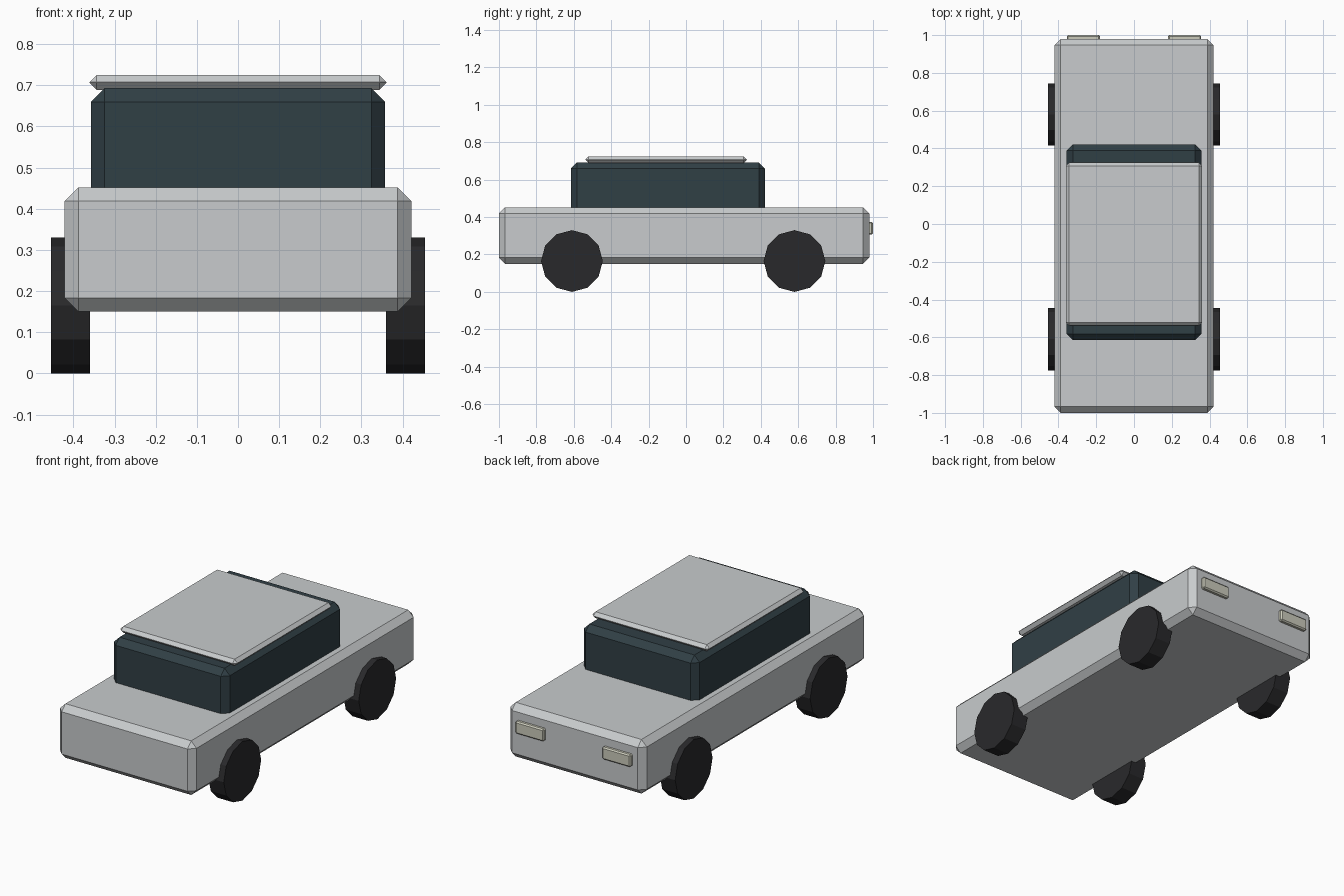
import bpy
import math

if "Cube" in bpy.data.objects:
    bpy.data.objects.remove(bpy.data.objects["Cube"])


def material(name, r, g, b):
    mat = bpy.data.materials.new(name)
    mat.diffuse_color = (r, g, b, 1)
    mat.use_nodes = True
    mat.node_tree.nodes["Principled BSDF"].inputs["Base Color"].default_value = mat.diffuse_color
    return mat


silver = material("silver_paint", 0.58, 0.60, 0.61)
glass = material("dark_glass", 0.03, 0.05, 0.06)
rubber = material("rubber", 0.022, 0.022, 0.024)
lamp = material("lamp", 0.60, 0.60, 0.50)


def box(name, x, y, z, chamfer, mat):
    """Chamfered box from (min, max) ranges on each axis."""
    ranges = (x, y, z)
    bpy.ops.mesh.primitive_cube_add(size=1, location=[(a + b) / 2 for a, b in ranges])
    obj = bpy.context.object
    obj.name = name
    obj.scale = [b - a for a, b in ranges]
    bpy.ops.object.transform_apply(location=False, rotation=False, scale=True)
    bevel = obj.modifiers.new("chamfer", 'BEVEL')
    bevel.width = chamfer
    bevel.segments = 1
    obj.data.materials.append(mat)
    return obj


# Body, cabin and roof panel
box("body", (-0.421, 0.421), (-1.0, 0.98), (0.15, 0.452), 0.033, silver)
box("cabin", (-0.357, 0.357), (-0.615, 0.422), (0.39, 0.693), 0.033, glass)
box("roof", (-0.361, 0.361), (-0.538, 0.325), (0.689, 0.725), 0.0175, silver)

for side, label in ((-1, "left"), (1, "right")):
    # Lamps on the +y end
    cx = side * 0.268
    box(f"lamp_{label}", (cx - 0.088, cx + 0.088), (0.963, 1.0),
        (0.306, 0.375), 0.007, lamp)

    # Twelve-sided wheels
    for cy, end in ((-0.61, "front"), (0.58, "back")):
        bpy.ops.mesh.primitive_cylinder_add(
            vertices=12, radius=0.165, depth=0.095,
            location=(side * 0.407, cy, 0.165), rotation=(0, math.pi / 2, 0))
        wheel = bpy.context.object
        wheel.name = f"{end}_wheel_{label}"
        wheel.data.materials.append(rubber)
